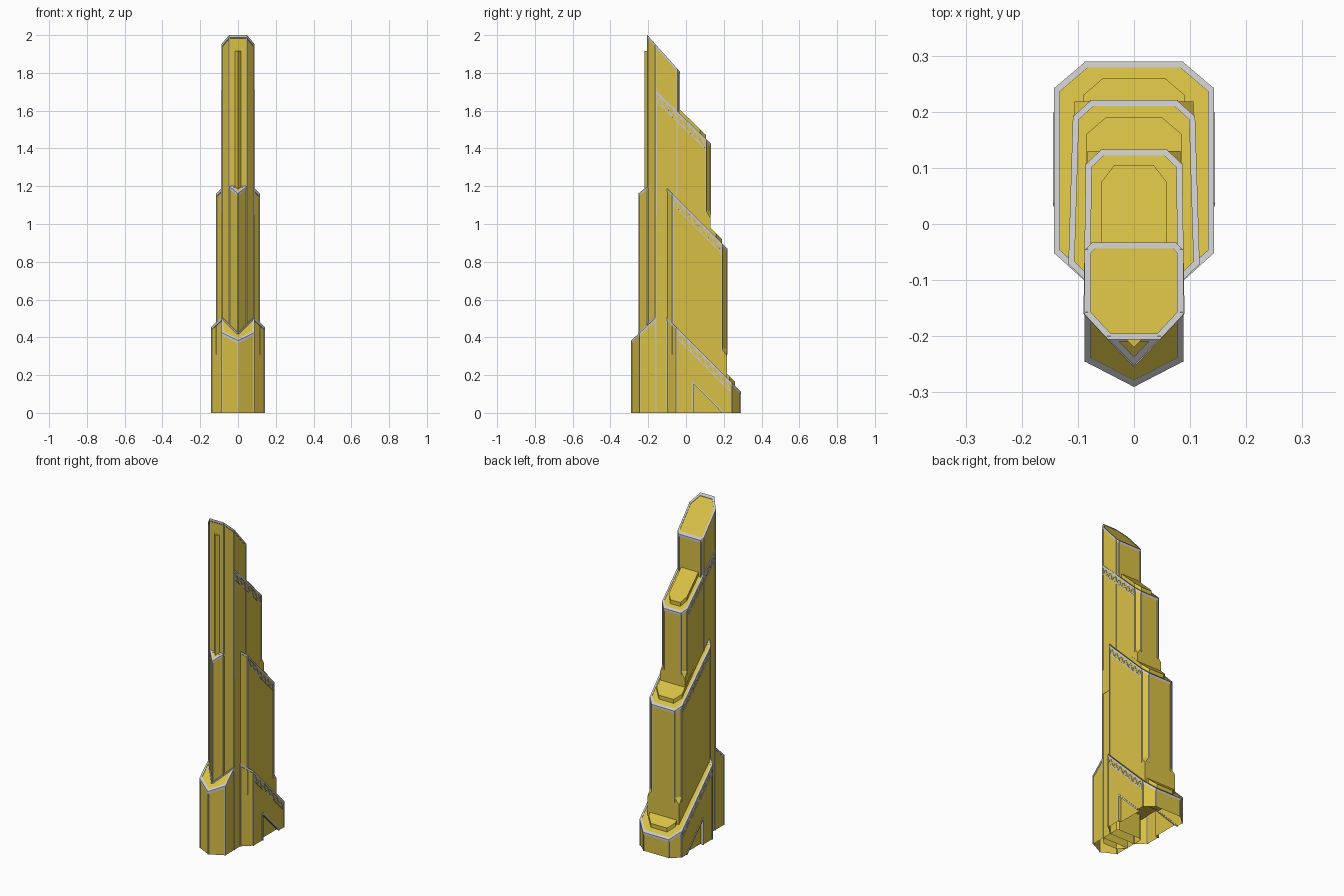
import bpy, bmesh
from mathutils import Vector, Matrix

if "Cube" in bpy.data.objects:
    bpy.data.objects.remove(bpy.data.objects["Cube"])

gold = bpy.data.materials.new("gold_glass")
gold.diffuse_color = (0.69, 0.53, 0.06, 1)
gold.use_nodes = True
gold.node_tree.nodes["Principled BSDF"].inputs["Base Color"].default_value = gold.diffuse_color


def finish(name, bm, mat=None):
    bmesh.ops.recalc_face_normals(bm, faces=bm.faces)
    me = bpy.data.meshes.new(name)
    bm.to_mesh(me)
    bm.free()
    ob = bpy.data.objects.new(name, me)
    bpy.context.collection.objects.link(ob)
    if mat:
        me.materials.append(mat)
    return ob


def mirrored(half):
    """Right-hand half outline, front to back -> full counter-clockwise outline."""
    return half + [(-x, y) for x, y in reversed(half) if x > 0]


def offset(pts, d):
    """Grow a counter-clockwise outline by d."""
    out = []
    for i in range(len(pts)):
        a, b, c = (Vector(pts[(i + k) % len(pts)]) for k in (-1, 0, 1))
        u, v = (b - a).normalized(), (c - b).normalized()
        n1, n2 = Vector((u.y, -u.x)), Vector((v.y, -v.x))
        out.append(b + (n1 + n2) * d / (1 + n1.dot(n2)))
    return out


def plane(z0, slope):
    return lambda x, y: z0 + slope * y


def prism(name, pts, zbot, roof):
    bm = bmesh.new()
    lo = [bm.verts.new((x, y, zbot)) for x, y in pts]
    hi = [bm.verts.new((x, y, roof(x, y))) for x, y in pts]
    n = len(pts)
    bm.faces.new(lo[::-1])
    bm.faces.new(hi)
    for i in range(n):
        j = (i + 1) % n
        bm.faces.new((lo[i], lo[j], hi[j], hi[i]))
    return finish(name, bm, gold)


def rim(name, pts, roof):
    """Grey raised border around a sloping roof."""
    bm = bmesh.new()
    rings = [[bm.verts.new((x, y, roof(x, y) + dz)) for x, y in offset(pts, d)]
             for d, dz in ((.003, -.012), (.003, .003), (-.008, .003), (-.008, -.012))]
    n = len(pts)
    for k in range(4):
        a, b = rings[k], rings[(k + 1) % 4]
        for i in range(n):
            j = (i + 1) % n
            bm.faces.new((a[i], a[j], b[j], b[i]))
    finish(name, bm)


def beams(name, segs, w=.007):
    """Thin square bars between point pairs."""
    bm = bmesh.new()
    for p, q in segs:
        p, q = Vector(p), Vector(q)
        rot = (q - p).to_track_quat('Z', 'Y').to_matrix().to_4x4()
        m = Matrix.Translation((p + q) / 2) @ rot @ Matrix.Diagonal((w, w, (q - p).length, 1))
        bmesh.ops.create_cube(bm, size=1, matrix=m)
    finish(name, bm)


def open_bottom(ob):
    bm = bmesh.new()
    bm.from_mesh(ob.data)
    bmesh.ops.delete(bm, geom=[f for f in bm.faces if all(v.co.z < 1e-4 for v in f.verts)],
                     context='FACES')
    bm.to_mesh(ob.data)
    bm.free()


# Main stepped volumes: right half outline, bottom, roof plane, bottom of corner bars
parts = {
    "lower_tier": ([(.085, -.1), (.14, -.05), (.14, .24), (.085, .287)], 0, plane(.4, -1), 0),
    "middle_tier": ([(.08, -.103), (.114, -.07), (.106, .19), (.075, .218)], .15, plane(1.085, -1), .31),
    "upper_tier": ([(.087, -.157), (.083, .105), (.057, .13)], .9, plane(1.55, -.97), 1.05),
    "tower_core": ([(.045, -.203), (.085, -.16), (.085, -.048), (.073, -.036)], 0, plane(1.768, -1.12), .4),
    "entrance_block": ([(0, -.287), (.085, -.243), (.085, -.158)], 0, plane(.65, .93), 0),
    "front_prow": ([(0, -.248), (.045, -.201)], .3, plane(1.36, .8), .42),
}
objs = {}
for name, (half, zb, roof, zbar) in parts.items():
    pts = mirrored(half)
    objs[name] = prism(name, pts, zb, roof)
    rim(name + "_rim", pts, roof)
    beams(name + "_corner_trim", [((x, y, zbar), (x, y, roof(x, y))) for x, y in pts], .006)

# Slim fin on the upper front
prism("front_fin", [(0, -.22), (.017, -.202), (-.017, -.202)], 1.15, plane(1.915, 0))

# Trim where the prow and core meet the entrance roof
er = parts["entrance_block"][2]
vee = [(x, y, er(x, y) + .002) for x, y in ((-.085, -.16), (0, -.25), (.085, -.16))]
beams("entrance_roof_trim", [(vee[0], vee[1]), (vee[1], vee[2])], .008)

# Raised roof panels
for name, half in (("lower_tier", [(.09, .1), (.09, .23), (.055, .26)]),
                   ("middle_tier", [(.085, .05), (.085, .16), (.05, .19)]),
                   ("upper_tier", [(.058, -.1), (.058, .075), (.035, .105)])):
    r = parts[name][2]
    prism(name + "_roof_panel", mirrored(half), r(0, half[-1][1]) - .02,
          lambda x, y, r=r: r(x, y) + .024)

# Square feet under the chamfered back corners
for name, zb, zt in (("middle_tier", .15, .30), ("upper_tier", .9, 1.03)):
    a, b = parts[name][0][-2:]
    for s in (1, -1):
        tri = [(s * a[0], a[1]), (s * a[0], b[1]), (s * b[0], b[1])]
        prism(name + "_corner_foot", tri[::s], zb,
              lambda x, y, c=tri[1], z=zt: z if (x, y) == c else z + .04)

# Lattice bands below the sloping roofs on both sides
for name, (x0, y0), (x1, y1), n in (("lower_tier", (.14, -.05), (.14, .235), 7),
                                    ("middle_tier", (.114, -.07), (.106, .19), 7),
                                    ("upper_tier", (.087, -.155), (.083, .105), 7)):
    r = parts[name][2]
    segs = []
    for s in (1, -1):
        def at(t, dz):
            y = y0 + (y1 - y0) * t
            return (s * (x0 + (x1 - x0) * t), y, r(0, y) + dz)
        segs.append((at(0, -.052), at(1, -.052)))
        for i in range(n):
            a, m, b = i / n, (i + .5) / n, (i + 1) / n
            segs += [(at(a, -.052), at(m, -.01)), (at(m, -.01), at(b, -.052))]
    beams(name + "_lattice", segs, .005)

# Triangular side doorways with grey frames
for s in (1, -1):
    bm = bmesh.new()
    v = [[bm.verts.new((s * x, y, z)) for y, z in ((.035, -.02), (.215, -.02), (.035, .165))]
         for x in (.122, .16)]
    bm.faces.new(v[0])
    bm.faces.new(v[1])
    for i in range(3):
        j = (i + 1) % 3
        bm.faces.new((v[0][i], v[0][j], v[1][j], v[1][i]))
    cutter = finish("doorway_cutter", bm)
    cutter.hide_render = True
    body = objs["lower_tier"]
    mod = body.modifiers.new("doorway", 'BOOLEAN')
    mod.object, mod.operation, mod.solver = cutter, 'DIFFERENCE', 'EXACT'
    bpy.context.view_layer.objects.active = body
    bpy.ops.object.modifier_apply(modifier=mod.name)
    bpy.data.objects.remove(cutter)
    beams("doorway_frame", [((s * .14, .035, 0), (s * .14, .035, .165)),
                            ((s * .14, .035, .165), (s * .14, .196, .002))], .008)

# The tower is open underneath
for name in ("lower_tier", "tower_core", "entrance_block"):
    open_bottom(objs[name])
